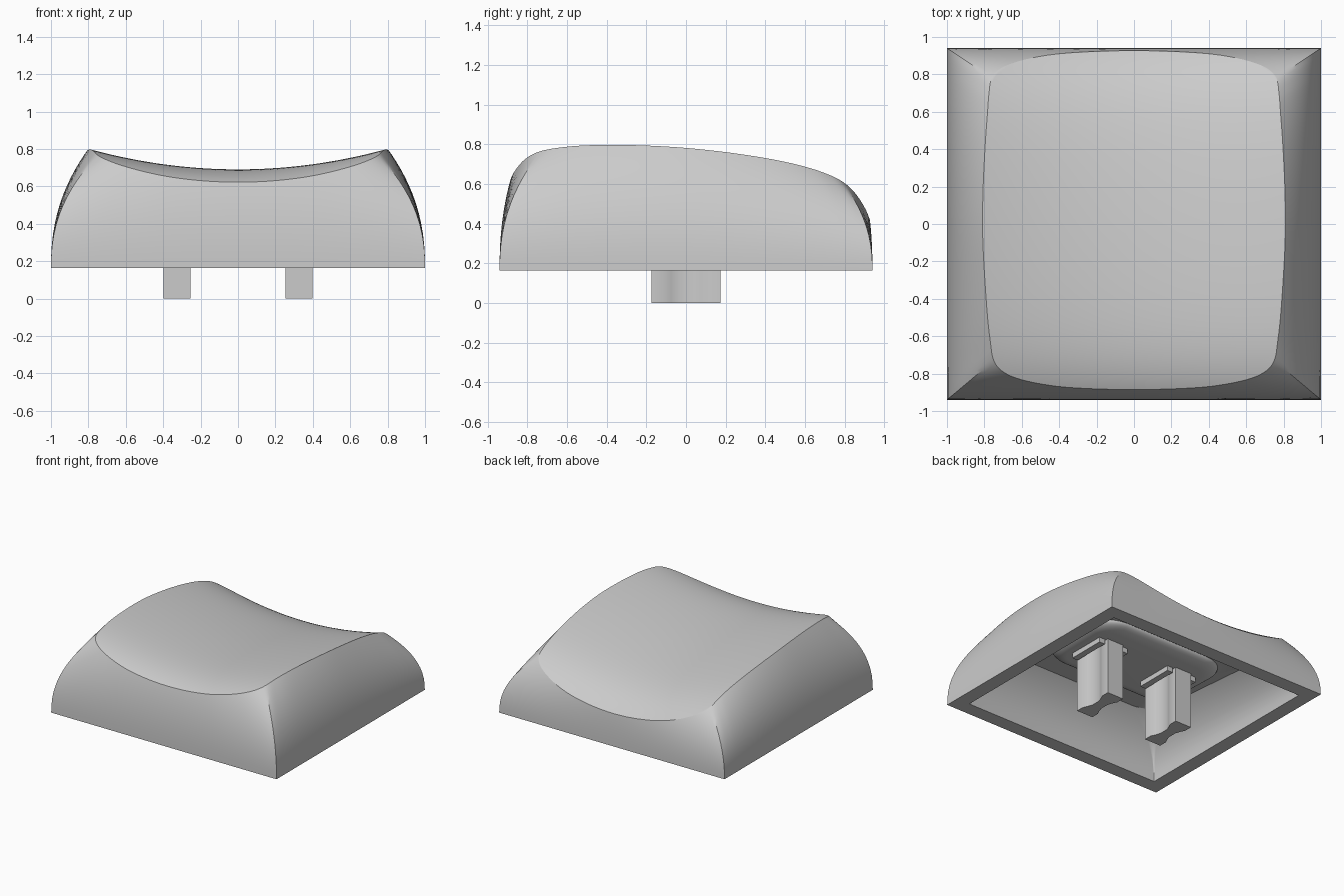
import bpy, bmesh, math
from mathutils import Vector

cube = bpy.data.objects.get("Cube")
if cube:
    bpy.data.objects.remove(cube, do_unlink=True)

grey = bpy.data.materials.new("plain_grey")
grey.use_nodes = True
grey.diffuse_color = (0.6, 0.6, 0.6, 1)
grey.node_tree.nodes["Principled BSDF"].inputs["Base Color"].default_value = (0.6, 0.6, 0.6, 1)

BASE_Z, HALF_X, HALF_Y = 0.165, 1.0, 0.94
CEILING_Z, CEILING_TILT, BOSS_Z = 0.53, -0.08, 0.455


def finish(name, bm):
    mesh = bpy.data.meshes.new(name)
    bm.to_mesh(mesh)
    bm.free()
    obj = bpy.data.objects.new(name, mesh)
    bpy.context.collection.objects.link(obj)
    mesh.materials.append(grey)
    bpy.ops.object.select_all(action='DESELECT')
    obj.select_set(True)
    bpy.context.view_layer.objects.active = obj
    bpy.ops.object.shade_smooth_by_angle(angle=math.radians(30))


def loft(name, rings, flip=False):
    """Skin a list of equal closed rings and cap the last one."""
    bm = bmesh.new()
    loops = [[bm.verts.new(p) for p in ring] for ring in rings]
    n = len(loops[0])
    for a, b in zip(loops, loops[1:]):
        for i in range(n):
            j = (i + 1) % n
            bm.faces.new((a[i], a[j], b[j], b[i]))
    bm.faces.new(loops[-1])
    if flip:
        bmesh.ops.reverse_faces(bm, faces=bm.faces[:])
    finish(name, bm)


def closed_spline(pts, steps):
    """Catmull-Rom curve through a closed list of points."""
    out, n = [], len(pts)
    for i in range(n):
        a, b, c, d = (Vector(pts[(i + k) % n]) for k in (-1, 0, 1, 2))
        for s in range(steps):
            t = s / steps
            out.append(0.5 * (2 * b + (c - a) * t + (2 * a - 5 * b + 4 * c - d) * t ** 2
                              + (3 * b - a - 3 * c + d) * t ** 3))
    return out


def dish(x, y):
    """Height of the scooped top, falling off to front and back."""
    reach, drop = (0.885, 0.06) if y < 0 else (0.925, 0.1)
    return 0.67 - 0.085 * y - 0.08 * y * y - drop * (abs(y) / reach) ** 6 + 0.107 * (x / 0.79) ** 2


def base_point(p):
    """Project a lip point onto the rectangular foot of the cap."""
    cx, cy = (0.75, 0.73) if p.y < 0 else (0.76, 0.78)
    u, v = p.x / cx, p.y / cy
    m = max(abs(u), abs(v))
    return Vector((HALF_X * u / m, HALF_Y * v / m, BASE_Z))


# Cap shell: bulging walls up to the lip, then the scooped top
half = [(0, -0.885), (0.22, -0.881), (0.42, -0.867), (0.6, -0.833), (0.7, -0.79), (0.75, -0.73),
        (0.768, -0.63), (0.787, -0.45), (0.808, -0.1), (0.808, 0.15), (0.797, 0.4), (0.783, 0.6),
        (0.775, 0.7), (0.76, 0.78), (0.7, 0.838), (0.58, 0.88), (0.42, 0.908), (0.22, 0.922), (0, 0.927)]
outline = closed_spline(half + [(-x, y) for x, y in half[-2:0:-1]], 5)
lip = [Vector((p.x, p.y, dish(p.x, p.y))) for p in outline]
foot = [base_point(p) for p in outline]

rings = []
for k in range(17):
    t = math.sin(k / 16 * math.pi / 2)
    h = t ** 2.3
    rings.append([(f.x + (l.x - f.x) * h, f.y + (l.y - f.y) * h, f.z + (l.z - f.z) * t)
                  for f, l in zip(foot, lip)])
for k in range(1, 25):
    s = 1 - (k / 24.5) ** 1.4
    rings.append([(p.x * s, p.y * s, dish(p.x * s, p.y * s)) for p in outline])
loft("cap_shell", rings)


# Underside: flat rim, curved hollow, and a rounded boss hanging from the sloping ceiling
def rounded_ring(hx, hy, r, rise, low=BASE_Z, steps=8):
    """Rounded rectangle, raised by a fraction from a low level to the ceiling."""
    ring = []
    for q, (sx, sy) in enumerate(((1, 1), (-1, 1), (-1, -1), (1, -1))):
        for k in range(steps + 1):
            a = (q + k / steps) * math.pi / 2
            x, y = sx * (hx - r) + r * math.cos(a), sy * (hy - r) + r * math.sin(a)
            ring.append((x, y, low + (CEILING_Z + CEILING_TILT * y - low) * rise))
    return ring


under = [rounded_ring(HALF_X, HALF_Y, 0.002, 0)]
for k in range(13):
    t = math.sin(k / 12 * math.pi / 2)
    inset = 0.2 * t * t
    under.append(rounded_ring(0.885 - inset, 0.825 - inset, 0.005 + 0.18 * t ** 3, t))
for k in range(9):
    a = k / 8 * math.pi / 2
    s = 0.12 * (1 - math.cos(a))
    under.append(rounded_ring(0.6 - s, 0.38 - s, 0.22 - s, 1 - math.sin(a), BOSS_Z))
loft("cap_underside", under, flip=True)

# Two waisted stems, each between a pair of small ledges
edge = [(0.072, -0.175), (0.072, -0.11), (0.055, -0.075), (0.042, -0.035)]
edge += [(x, -y) for x, y in reversed(edge)]
section = edge + [(-x, -y) for x, y in edge]
for side, cx in (("left", 0.325), ("right", -0.325)):
    stem = [[(cx + x, y, z) for x, y in section] for z in (BOSS_Z + 0.01, 0)]
    loft(side + "_stem", stem, flip=True)
    for way, dx in (("outer", 0.11), ("inner", -0.11)):
        bm = bmesh.new()
        bmesh.ops.create_cube(bm, size=1)
        for v in bm.verts:
            v.co = (cx + math.copysign(dx, cx * dx) + v.co.x * 0.05, v.co.y * 0.31, BOSS_Z - 0.01 + v.co.z * 0.06)
        finish(side + "_" + way + "_ledge", bm)
